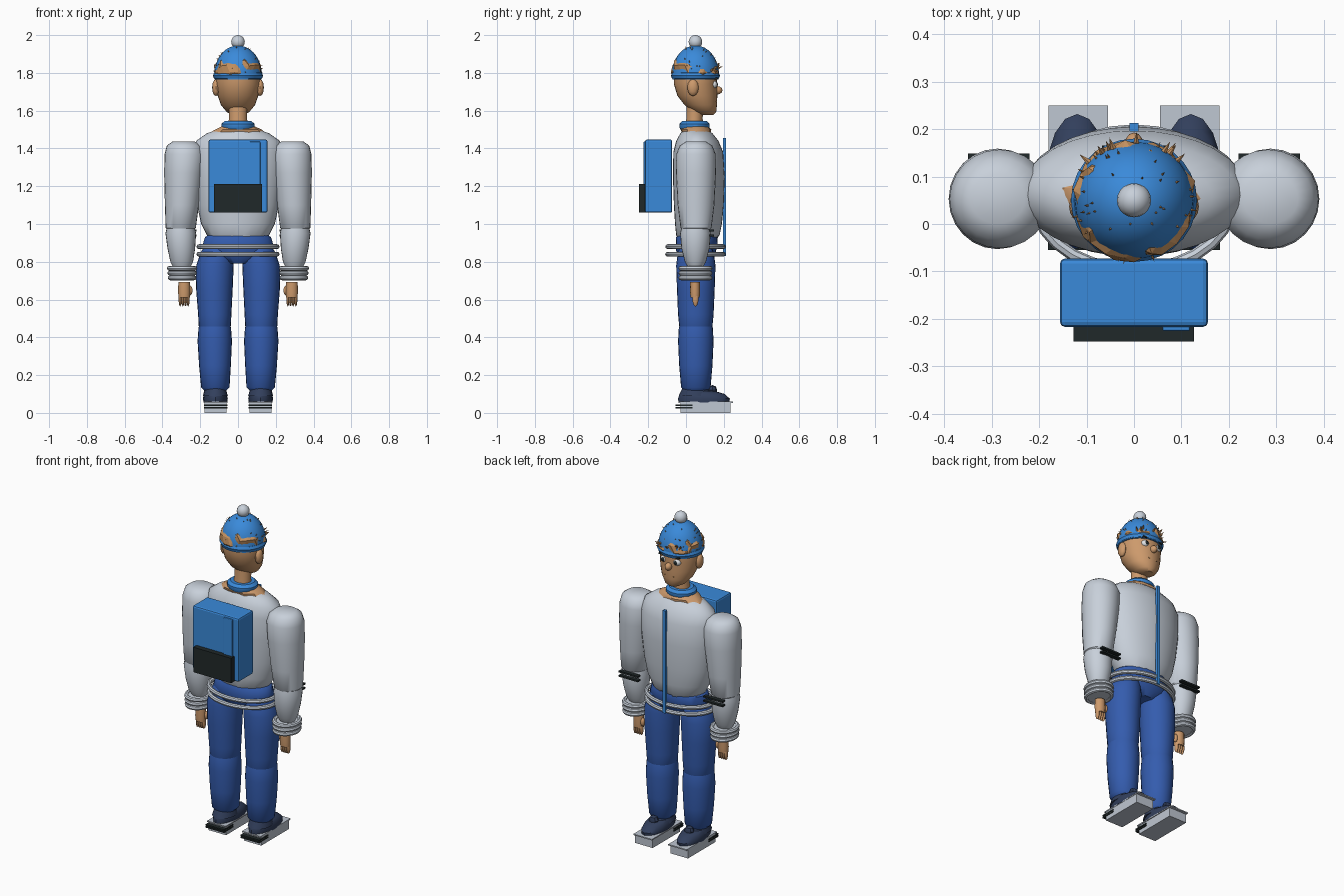
import bpy, bmesh, math, random
from mathutils import Vector, Matrix

random.seed(4)
cube = bpy.data.objects.get("Cube")
if cube:
    bpy.data.objects.remove(cube)


def paint(name, code):
    m = bpy.data.materials.new(name)
    m.use_nodes = True
    s = [int(code[i:i + 2], 16) / 255 for i in (0, 2, 4)]
    c = [((v + 0.055) / 1.055) ** 2.4 for v in s] + [1]
    m.diffuse_color = c
    m.node_tree.nodes["Principled BSDF"].inputs["Base Color"].default_value = c
    return m


BLUE = paint("bright blue", "3A8ADA")
PANTS = paint("trouser blue", "345CAE")
WHITE = paint("jacket white", "C8D0DA")
SKIN = paint("skin", "CD9A6C")
HAIR = paint("hair tan", "C4915F")
NAVY = paint("shoe navy", "323F5C")
BLACK = paint("black", "202829")
GREY = paint("skate grey", "BFC7D2")
EYE = paint("eye white", "E6E9EC")


def finish(name, bm, mat, smooth=True):
    bmesh.ops.recalc_face_normals(bm, faces=bm.faces)
    me = bpy.data.meshes.new(name)
    bm.to_mesh(me)
    bm.free()
    ob = bpy.data.objects.new(name, me)
    bpy.context.collection.objects.link(ob)
    me.materials.append(mat)
    if smooth:
        bpy.ops.object.select_all(action='DESELECT')
        ob.select_set(True)
        bpy.context.view_layer.objects.active = ob
        bpy.ops.object.shade_smooth_by_angle(angle=math.radians(40))
    return ob


def loft(name, rings, mat, n=24, jag=0):
    """Stack of ellipses (z, x, y, rx, ry); jag roughens the first ring's height."""
    bm = bmesh.new()
    rows = []
    for i, (z, x, y, rx, ry) in enumerate(rings):
        row = []
        for k in range(n):
            a = math.tau * k / n
            dz = random.uniform(-jag, jag) if i == 0 else 0
            row.append(bm.verts.new((x + rx * math.cos(a), y + ry * math.sin(a), z + dz)))
        rows.append(row)
    for lo, hi in zip(rows, rows[1:]):
        for k in range(n):
            j = (k + 1) % n
            bm.faces.new((lo[k], lo[j], hi[j], hi[k]))
    bm.faces.new(rows[0])
    bm.faces.new(rows[-1])
    return finish(name, bm, mat)


def ball(name, loc, size, mat, n=20):
    bm = bmesh.new()
    bmesh.ops.create_uvsphere(bm, u_segments=n, v_segments=n // 2, radius=1)
    bmesh.ops.transform(bm, matrix=Matrix.Translation(loc) @ Matrix.Diagonal((*size, 1)), verts=bm.verts)
    return finish(name, bm, mat)


def box(name, lo, hi, mat, bevel=0):
    lo, hi = Vector(lo), Vector(hi)
    bm = bmesh.new()
    bmesh.ops.create_cube(bm, size=1)
    bmesh.ops.transform(bm, matrix=Matrix.Translation((lo + hi) / 2) @ Matrix.Diagonal((*(hi - lo), 1)), verts=bm.verts)
    if bevel:
        bmesh.ops.bevel(bm, geom=bm.edges[:], offset=bevel, segments=2, affect='EDGES', profile=0.5)
    return finish(name, bm, mat, False)


def band(name, z, x, y, rx, ry, r, mat, n=28):
    """Elliptical ring with a round section."""
    bm = bmesh.new()
    rows = []
    for k in range(n):
        a = math.tau * k / n
        rows.append([bm.verts.new((x + (rx - r + r * math.cos(b)) * math.cos(a),
                                   y + (ry - r + r * math.cos(b)) * math.sin(a),
                                   z + r * math.sin(b)))
                     for b in (math.tau * t / 8 for t in range(8))])
    for k in range(n):
        for t in range(8):
            a, b, u = rows[k], rows[(k + 1) % n], (t + 1) % 8
            bm.faces.new((a[t], b[t], b[u], a[u]))
    return finish(name, bm, mat)


# Torso, hips and waistband
loft("jacket_body", [(.90, 0, .06, .11, .09), (.94, 0, .063, .165, .115), (1.0, 0, .066, .195, .124),
                     (1.1, 0, .068, .217, .132), (1.25, 0, .068, .236, .137), (1.38, 0, .065, .24, .132),
                     (1.44, 0, .06, .222, .112), (1.48, 0, .055, .165, .085), (1.505, 0, .05, .09, .06)],
     WHITE, 32, .02)
loft("hips", [(.79, 0, .052, .06, .07), (.83, 0, .052, .17, .1), (.88, 0, .055, .19, .11),
              (.93, 0, .058, .175, .11), (.96, 0, .06, .13, .09)], PANTS)
for i, z in enumerate((.88, .84)):
    band("waistband_%d" % i, z, 0, .05, .22, .16, .013, WHITE)
box("jacket_zip", (-.01, .195, .83), (.01, .213, 1.455), BLUE)

# Neck and collar
loft("bare_shoulders", [(1.472, 0, .055, .165, .075), (1.5, 0, .052, .125, .083), (1.53, 0, .045, .06, .06)], SKIN, 11, .014)
loft("neck", [(1.5, 0, .045, .055, .05), (1.56, 0, .045, .048, .043), (1.66, 0, .05, .05, .045)], SKIN)
loft("collar", [(1.495, 0, .045, .075, .07), (1.51, 0, .045, .088, .08), (1.53, 0, .045, .088, .08),
                (1.545, 0, .045, .07, .065), (1.545, 0, .045, .05, .045)], BLUE)

# Arms, cuffs, hands and legs, mirrored left and right
for side, s in (("left", 1), ("right", -1)):
    def span(name, x0, x1, y0, y1, z0, z1, mat):
        a, b = sorted((s * x0, s * x1))
        return box(side + "_" + name, (a, y0, z0), (b, y1, z1), mat)

    loft(side + "_upper_sleeve", [(z, s * x, .053, rx, ry) for z, x, rx, ry in (
        (.955, .303, .05, .06), (.98, .303, .08, .082), (1.1, .297, .09, .097), (1.27, .288, .103, .106),
        (1.37, .283, .106, .104), (1.415, .285, .092, .086), (1.437, .288, .058, .052))], WHITE)
    loft(side + "_lower_sleeve", [(z, s * x, .05, rx, ry) for z, x, rx, ry in (
        (.77, .297, .045, .04), (.8, .298, .06, .056), (.87, .3, .073, .074), (.95, .303, .081, .081),
        (1.0, .303, .07, .07))], WHITE)
    for i in range(3):
        band(side + "_cuff_%d" % i, .765 - .025 * i, s * .296, .05, .08 - .002 * i, .09, .013, WHITE)
    loft(side + "_cuff_core", [(.708, s * .296, .05, .062, .072), (.77, s * .296, .05, .062, .072)], WHITE)
    for i in range(2):
        span("sleeve_stripe_%d" % i, .22, .35, .125, .149, .935 + .026 * i, .945 + .026 * i, BLACK)

    # Hand with a row of fingers and a thumb
    loft(side + "_palm", [(.61, s * .285, .048, .03, .024), (.64, s * .285, .048, .032, .027),
                          (.692, s * .285, .048, .031, .026)], SKIN, 12)
    for i in range(4):
        ball(side + "_finger_%d" % i, (s * (.264 + .014 * i), .05, .603), (.009, .016, .04), SKIN, 10)
    ball(side + "_thumb", (s * .253, .055, .648), (.013, .014, .026), SKIN, 10)

    # Leg
    loft(side + "_thigh", [(z, s * x, .052, rx, ry) for z, x, rx, ry in (
        (.43, .123, .07, .08), (.46, .123, .085, .088), (.52, .123, .088, .094), (.66, .125, .097, .1),
        (.78, .122, .099, .104), (.85, .112, .086, .095), (.9, .105, .06, .07))], PANTS)
    loft(side + "_shin", [(z, s * x, .052, rx, ry) for z, x, rx, ry in (
        (.115, .12, .055, .06), (.135, .12, .075, .078), (.25, .122, .084, .088), (.38, .123, .091, .094),
        (.45, .123, .086, .09), (.5, .123, .07, .075))], PANTS)

    # Shoe and skate block
    loft(side + "_shoe", [(.055, s * .12, .095, .062, .135), (.075, s * .12, .095, .066, .137),
                          (.1, s * .12, .085, .06, .12), (.115, s * .12, .065, .05, .09)], NAVY, 16)
    loft(side + "_ankle", [(.09, s * .12, .05, .066, .088), (.12, s * .12, .05, .058, .075),
                           (.14, s * .12, .05, .05, .065)], NAVY, 16)
    ball(side + "_shoe_tongue", (s * .12, .14, .12), (.03, .025, .028), NAVY, 8)
    span("skate_block", .06, .178, -.03, .235, 0, .055, GREY)
    span("skate_plate", .055, .18, -.04, .25, .053, .06, GREY)
    for i in range(2):
        span("skate_stripe_%d" % i, .056, .181, -.055, .035, .024 + .012 * i, .032 + .012 * i, BLACK)

    # Ear and eye
    ball(side + "_ear", (s * .117, .037, 1.722), (.02, .03, .045), SKIN, 12)
    ball(side + "_eye", (s * .043, .146, 1.738), (.024, .02, .021), EYE, 14)
    ball(side + "_pupil", (s * .043, .16, 1.738), (.012, .009, .013), BLACK, 10)
    span("brow", .022, .068, .145, .166, 1.766, 1.775, BLACK)

# Head and nose
loft("head", [(1.578, 0, .11, .03, .035), (1.593, 0, .098, .06, .062), (1.63, 0, .078, .09, .086),
              (1.68, 0, .06, .108, .106), (1.74, 0, .05, .118, .114), (1.8, 0, .05, .118, .115),
              (1.86, 0, .05, .1, .1), (1.9, 0, .05, .07, .07)], SKIN, 28)
ball("nose", (0, .167, 1.708), (.02, .026, .022), SKIN, 12)
box("mouth", (-.03, .155, 1.645), (.03, .163, 1.65), HAIR)

# Knitted hat with rolled brim and pompom
loft("hat", [(1.765, 0, .05, .125, .122)] + [
    (1.79 + .155 * math.sin(t * math.pi / 18), 0, .05,
     .125 * math.cos(t * math.pi / 18) + .001, .124 * math.cos(t * math.pi / 18) + .001)
    for t in range(10)], BLUE, 28)
band("hat_brim", 1.785, 0, .05, .133, .13, .022, BLUE)
ball("pompom", (0, .05, 1.964), (.036, .036, .036), WHITE)

# Ragged patches of hair showing through the hat
bm = bmesh.new()
bmesh.ops.create_icosphere(bm, subdivisions=3, radius=1)
for v in bm.verts:
    f = random.uniform(.92, 1.06) if -.15 < v.co.z < .5 else .9
    v.co = Vector((v.co.x * .128 * f, v.co.y * .126 * f + .05, 1.8 + v.co.z * .14 * f))
finish("hair_patches", bm, HAIR, False)

# Spiky tufts around and above the brim
bm = bmesh.new()
for i in range(56):
    a = random.uniform(0, math.tau)
    big = i < 9
    if big:
        a = math.pi / 2 + random.uniform(-.9, .9)
    e = random.uniform(.05, .35) if i < 30 else random.uniform(.3, 1.2)
    d = Vector((math.cos(a) * math.cos(e), math.sin(a) * math.cos(e), math.sin(e)))
    p = Vector((d.x * .122, .05 + d.y * .121, 1.79 + d.z * .15))
    aim = (d + Vector((0, 0, random.uniform(-.1, .7)))).normalized()
    h = .06 if big else .032
    m = Matrix.Translation(p) @ aim.to_track_quat('Z', 'Y').to_matrix().to_4x4()
    bmesh.ops.create_cone(bm, cap_ends=True, segments=5, radius1=.015 if big else .007, radius2=0, depth=h, matrix=m)
finish("hair_tufts", bm, HAIR, False)

# Backpack
box("backpack", (-.156, -.217, 1.06), (.156, -.073, 1.447), BLUE, .01)
box("backpack_pocket", (-.128, -.248, 1.06), (.127, -.212, 1.212), BLACK)
box("backpack_zip_flap", (.06, -.226, 1.1), (.118, -.214, 1.436), BLUE, .004)
